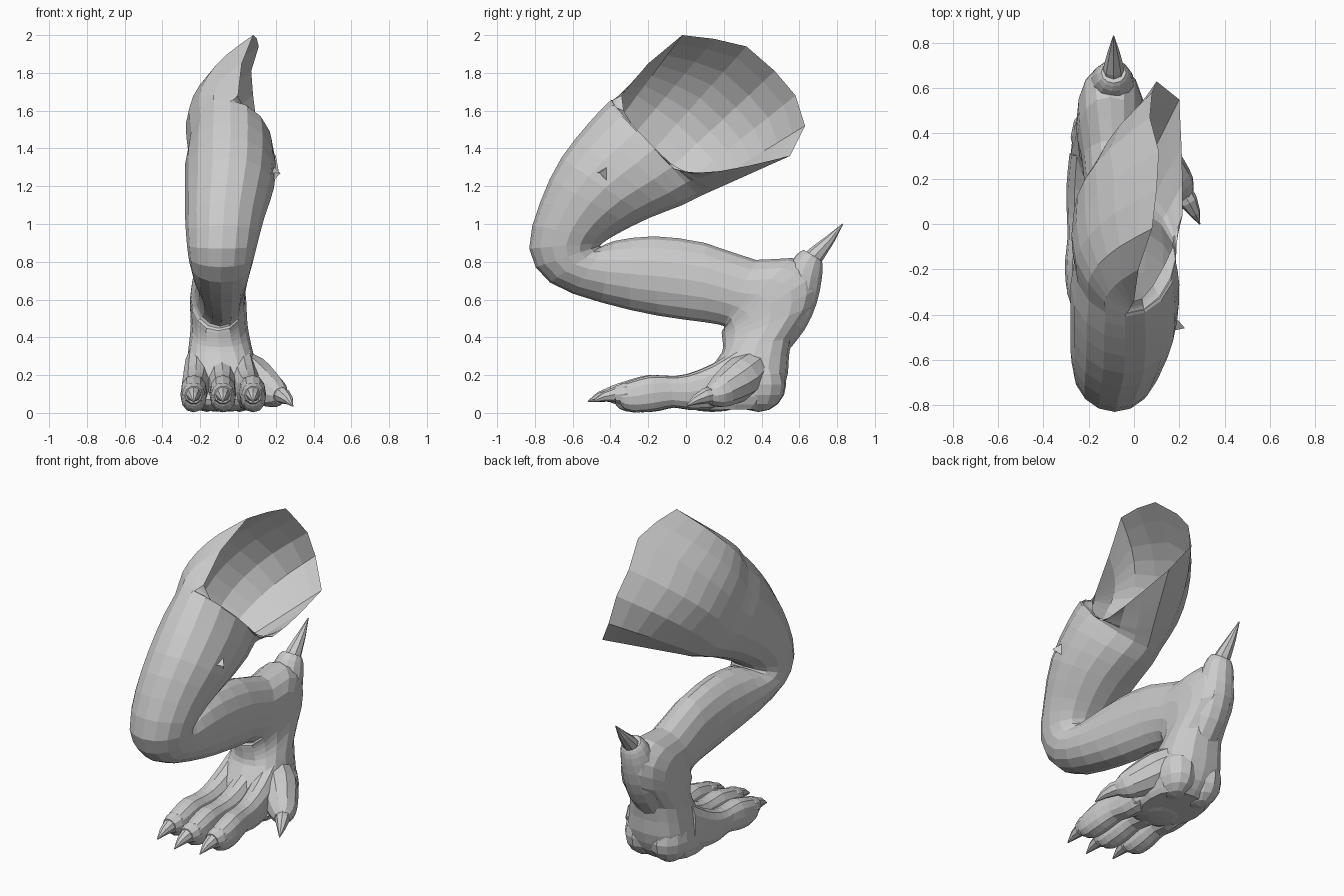
import bpy, bmesh, math
from mathutils import Vector as V

if "Cube" in bpy.data.objects:
    bpy.data.objects.remove(bpy.data.objects["Cube"])

N = 16


def soft(v, e):
    return math.copysign(abs(v) ** e, v)


def section(ay, az, by, bz, cx, rx, e=1.0, n=N):
    """Oval ring spanning profile points A and B (y, z), half-width rx about cx; e < 1 is boxier."""
    a, b = V((cx, ay, az)), V((cx, by, bz))
    c, h = (a + b) / 2, (a - b) / 2
    angles = [2 * math.pi * i / n for i in range(n)]
    return [c + h * soft(math.cos(t), e) - V((rx * soft(math.sin(t), e), 0, 0)) for t in angles]


def refine(rings, steps):
    """Catmull-Rom interpolation between rings."""
    out, last = [], len(rings) - 1
    for k in range(last):
        r0, r1, r2, r3 = (rings[max(0, min(last, k + d))] for d in (-1, 0, 1, 2))
        for s in range(steps):
            t = s / steps
            out.append([(2 * b + (c - a) * t + (2 * a - 5 * b + 4 * c - d) * t * t
                         + (3 * b - a - 3 * c + d) * t ** 3) / 2
                        for a, b, c, d in zip(r0, r1, r2, r3)])
    return out + [rings[-1]]


def loft(name, rings, steps=2, cap_start=True, cap_end=True):
    rings = refine(rings, steps)
    bm = bmesh.new()
    vs = [[bm.verts.new(p) for p in r] for r in rings]
    n = len(rings[0])
    for r, s in zip(vs, vs[1:]):
        for i in range(n):
            bm.faces.new((r[i], r[(i + 1) % n], s[(i + 1) % n], s[i]))
    if cap_start:
        bm.faces.new(vs[0][::-1])
    if cap_end:
        bm.faces.new(vs[-1])
    bmesh.ops.recalc_face_normals(bm, faces=bm.faces)
    me = bpy.data.meshes.new(name)
    bm.to_mesh(me)
    bm.free()
    ob = bpy.data.objects.new(name, me)
    bpy.context.collection.objects.link(ob)
    return ob


def tube(name, path, radii, n=10, steps=2):
    """Round tube through path points with varying radius."""
    path = [V(p) for p in path]
    rings = []
    for i, p in enumerate(path):
        d = (path[min(i + 1, len(path) - 1)] - path[max(i - 1, 0)]).normalized()
        u = d.cross(V((0, 0, 1))).normalized()
        w = d.cross(u)
        rings.append([p + radii[i] * (u * math.cos(2 * math.pi * k / n) + w * math.sin(2 * math.pi * k / n))
                      for k in range(n)])
    return loft(name, rings, steps)


# Open thigh rim: front corner, over the outer top, round the back, inner edge
rim = [V(p) for p in (
    (0.0, -.34, 1.68), (.02, -.2, 1.85), (.08, -.02, 2.0), (.1, .15, 1.98), (.11, .32, 1.94),
    (.07, .47, 1.81), (.08, .58, 1.68), (.1, .63, 1.52), (.2, .55, 1.36), (.21, .34, 1.31),
    (.215, .18, 1.28), (.215, .04, 1.265), (.19, -.06, 1.29), (.14, -.17, 1.39), (.085, -.27, 1.5),
    (.035, -.33, 1.6))]

# Leg profile: front edge (y, z), rear edge (y, z), centre x, half-width, boxiness
leg = [section(*s) for s in (
    (-.41, 1.645, .07, 1.145, -.04, .225),
    (-.51, 1.54, -.02, 1.10, -.04, .24),
    (-.66, 1.35, -.20, 1.03, -.045, .235),
    (-.77, 1.12, -.36, .95, -.07, .21),
    (-.83, .87, -.44, .90, -.085, .185),
    (-.72, .69, -.45, .88, -.09, .165),
    (-.45, .585, -.38, .91, -.09, .15),
    (-.15, .515, -.17, .935, -.085, .135),
    (.10, .48, .10, .90, -.085, .13),
    (.20, .46, .37, .81, -.095, .135),
    (.19, .435, .56, .82, -.105, .145, .9),
    (.19, .41, .70, .74, -.105, .15, .9),
    (.195, .37, .68, .57, -.10, .15, .85),
    (.19, .32, .56, .40, -.095, .165, .8),
    (.12, .22, .54, .21, -.085, .19, .75),
    (.06, .08, .50, .09, -.08, .20, .75),
    (.08, .015, .43, .02, -.08, .17, .8))]
thigh = []
for f in (1, .75, .5, .25):
    thigh.append([b.lerp(r, f) + V((-.56 * f * (1 - f) * max(0, math.sin(2 * math.pi * i / N)), 0, 0))
                  for i, (b, r) in enumerate(zip(leg[0], rim))])
loft("leg", thigh + leg, 2, cap_start=False)

# Front toes with claws: base x, tip x, forward shift
for label, xb, xt, dy in (("outer", -.215, -.235, .05), ("middle", -.085, -.08, 0), ("inner", .02, .08, .025)):
    prof = ((.30, .36, .05, .07), (.14, .26, .02, .078), (0, .205, .015, .07), (-.10, .195, .03, .064),
            (-.20, .20, .01, .07), (-.30, .175, .003, .068), (-.37, .15, .02, .056), (-.395, .135, .05, .042))
    rings = []
    for y, top, bot, rx in prof:
        k = (.30 - y) / .695
        rings.append(section(y + dy * k, top, y + .02 + dy * k, bot,
                             xb + (xt - xb) * min(1, k * 1.3), rx, .9, 12))
    loft(label + "_toe", rings)
    tube(label + "_claw", [(xt, y + dy, z) for y, z in ((-.34, .1), (-.40, .098), (-.46, .085), (-.52, .06))],
         (.042, .04, .026, .003), 8, 1)
    # raised cuff round the claw root
    tube(label + "_cuff", [(xt, y + dy, z) for y, z in ((-.31, .1), (-.35, .1), (-.40, .097))],
         (.06, .062, .046), 10, 1)

# Side toe and its claw
tube("side_toe", [(-.02, .38, .26), (.07, .30, .19), (.145, .22, .135), (.2, .16, .1), (.225, .12, .09)],
     (.09, .115, .1, .076, .045))
tube("side_claw", [(.21, .15, .1), (.24, .10, .09), (.268, .05, .068), (.29, .0, .035)],
     (.045, .042, .026, .003), 8, 1)

# Hock knob with its sleeve and upward spur
tube("hock_knob", [(-.1, .44, .38), (-.1, .53, .5), (-.1, .59, .62), (-.095, .63, .74), (-.09, .655, .81),
                   (-.09, .67, .835)],
     (.11, .115, .11, .095, .075, .055), 12)
tube("hock_spur", [(-.09, .64, .78), (-.09, .69, .84), (-.09, .76, .915), (-.09, .83, 1.0)],
     (.05, .046, .027, .003), 8, 1)

# Heel and sole pads
for name, loc, size in (("heel_pad_outer", (-.165, .385, .15), (.115, .145, .145)),
                        ("heel_pad_inner", (.01, .38, .15), (.115, .145, .145)),
                        ("sole_pad", (-.08, .14, .07), (.2, .18, .065))):
    bpy.ops.mesh.primitive_uv_sphere_add(segments=12, ring_count=8, location=loc)
    ob = bpy.context.object
    ob.name, ob.scale = name, size

# Torn skin flap on the inner thigh
me = bpy.data.meshes.new("skin_flap")
me.from_pydata([(.19, -.42, 1.3), (.225, -.46, 1.27), (.19, -.42, 1.23), (.18, -.47, 1.27)], [],
               [(0, 1, 2), (0, 3, 1)])
bpy.context.collection.objects.link(bpy.data.objects.new("skin_flap", me))
